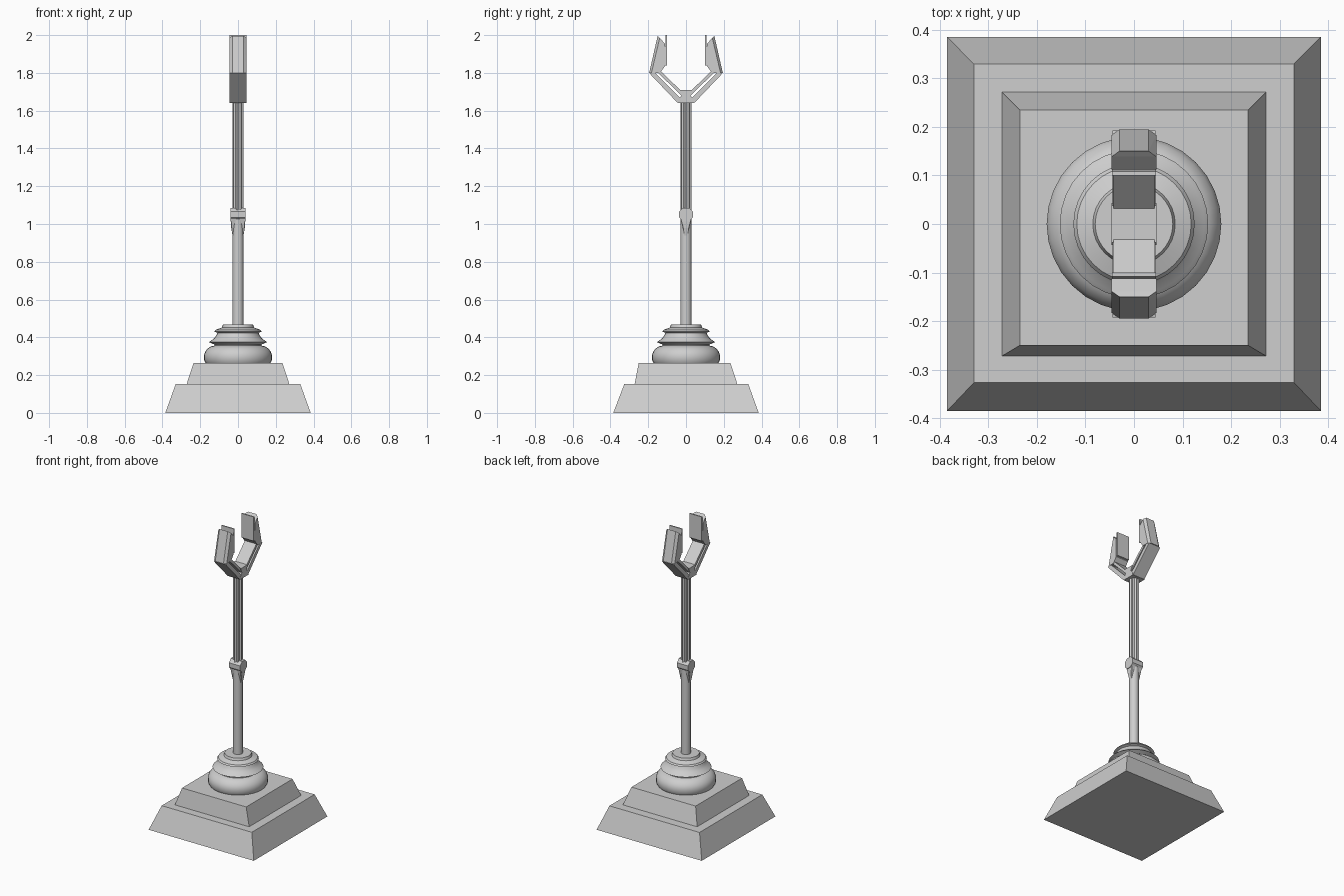
import bpy, bmesh, math

if "Cube" in bpy.data.objects:
    bpy.data.objects.remove(bpy.data.objects["Cube"])

mat = bpy.data.materials.new("light grey")
mat.diffuse_color = (0.62, 0.62, 0.62, 1)
mat.use_nodes = True
mat.node_tree.nodes["Principled BSDF"].inputs["Base Color"].default_value = mat.diffuse_color


def finish(name, bm, smooth=False):
    bmesh.ops.recalc_face_normals(bm, faces=bm.faces)
    me = bpy.data.meshes.new(name)
    bm.to_mesh(me)
    bm.free()
    ob = bpy.data.objects.new(name, me)
    bpy.context.collection.objects.link(ob)
    me.materials.append(mat)
    if smooth:
        bpy.ops.object.select_all(action='DESELECT')
        ob.select_set(True)
        bpy.context.view_layer.objects.active = ob
        bpy.ops.object.shade_smooth_by_angle(angle=math.radians(35))
    return ob


def hull(name, pts):
    """Convex solid around a few points."""
    bm = bmesh.new()
    for p in pts:
        bm.verts.new(p)
    bmesh.ops.convex_hull(bm, input=bm.verts)
    bmesh.ops.dissolve_limit(bm, angle_limit=0.01, verts=bm.verts, edges=bm.edges)
    return finish(name, bm)


def extrude(name, loop, offset):
    """Closed outline pushed along an offset."""
    bm = bmesh.new()
    f = bm.faces.new([bm.verts.new(p) for p in loop])
    r = bmesh.ops.extrude_face_region(bm, geom=[f], use_keep_orig=True)
    bmesh.ops.translate(bm, vec=offset,
                        verts=[v for v in r['geom'] if isinstance(v, bmesh.types.BMVert)])
    return finish(name, bm)


def side_prism(name, yz, half):
    """Side-view outline extruded across x."""
    return extrude(name, [(-half, y, z) for y, z in yz], (2 * half, 0, 0))


def tier(name, z0, z1, bottom, top, top_front):
    hull(name, [(sx * bottom, sy * bottom, z0) for sx in (-1, 1) for sy in (-1, 1)]
         + [(sx * top, y, z1) for sx in (-1, 1) for y in (-top_front, top)])


def lathe(name, profile, n):
    bm = bmesh.new()
    rings = [[bm.verts.new((r * math.cos(2 * math.pi * i / n), r * math.sin(2 * math.pi * i / n), z))
              for i in range(n)] for r, z in profile]
    for a, b in zip(rings, rings[1:]):
        for i in range(n):
            j = (i + 1) % n
            bm.faces.new((a[i], a[j], b[j], b[i]))
    bm.faces.new(rings[0])
    bm.faces.new(rings[-1])
    return finish(name, bm, True)


# Stepped square base
tier("lower_plinth", 0, 0.152, 0.385, 0.33, 0.327)
tier("upper_plinth", 0.152, 0.265, 0.272, 0.235, 0.25)

# Turned foot
lathe("turned_foot", [(0.172, 0.265), (0.18, 0.28), (0.18, 0.307), (0.173, 0.325), (0.16, 0.341),
                      (0.143, 0.352), (0.125, 0.356), (0.125, 0.362), (0.153, 0.374), (0.145, 0.381),
                      (0.128, 0.393), (0.116, 0.408), (0.109, 0.424), (0.125, 0.430), (0.118, 0.440),
                      (0.085, 0.452), (0.08, 0.467)], 32)

# Pole: plain lower half, fluted upper half
lathe("lower_pole", [(0.029, 0.46), (0.029, 1.03)], 16)
flutes = [((0.03 if i % 2 else 0.023) * math.cos(math.pi * (i + 0.5) / 8),
           (0.03 if i % 2 else 0.023) * math.sin(math.pi * (i + 0.5) / 8), 1.05) for i in range(16)]
extrude("upper_pole", flutes, (0, 0, 0.61))

# Joint collar with tapered wedge below
side_prism("joint_collar", [(0.037 * math.cos(math.pi * (i + 0.5) / 4) / math.cos(math.pi / 8),
                             1.05 + 0.036 * math.sin(math.pi * (i + 0.5) / 4) / math.cos(math.pi / 8))
                            for i in range(8)], 0.041)
hull("collar_wedge", [(sx * x, sy * y, z) for sx in (-1, 1) for sy in (-1, 1)
                      for x, y, z in ((0.029, 0.01, 0.94), (0.036, 0.014, 0.98), (0.038, 0.028, 1.03))])

# Fork hub
side_prism("fork_hub", [(-0.042, 1.64), (0.042, 1.64), (0.043, 1.655), (0.024, 1.68), (0.038, 1.71),
                        (-0.038, 1.71), (-0.024, 1.68), (-0.043, 1.655)], 0.046)

for s, side in ((-1, "front"), (1, "back")):
    def arm(name, yz, half):
        side_prism(side + name, [(s * y, z) for y, z in yz], half)
    # Two parallel rails of the arm
    arm("_outer_rail", [(0.036, 1.64), (0.046, 1.643), (0.193, 1.797), (0.165, 1.802), (0.024, 1.66)], 0.044)
    arm("_inner_rail", [(0.022, 1.677), (0.15, 1.803), (0.138, 1.815), (0.024, 1.702)], 0.042)
    # Upright jaw with chamfered outer corners
    hull(side + "_jaw", [(sx * x, s * y, z) for sx in (-1, 1) for x, y, z in (
        (0.03, 0.195, 1.8), (0.03, 0.15, 1.996), (0.046, 0.183, 1.8), (0.046, 0.139, 1.985),
        (0.046, 0.112, 1.955), (0.046, 0.112, 1.835), (0.046, 0.138, 1.8))])
    # Thin grip pad
    arm("_grip_pad", [(0.1, 1.84), (0.113, 1.84), (0.108, 2.0), (0.1, 2.0)], 0.045)
